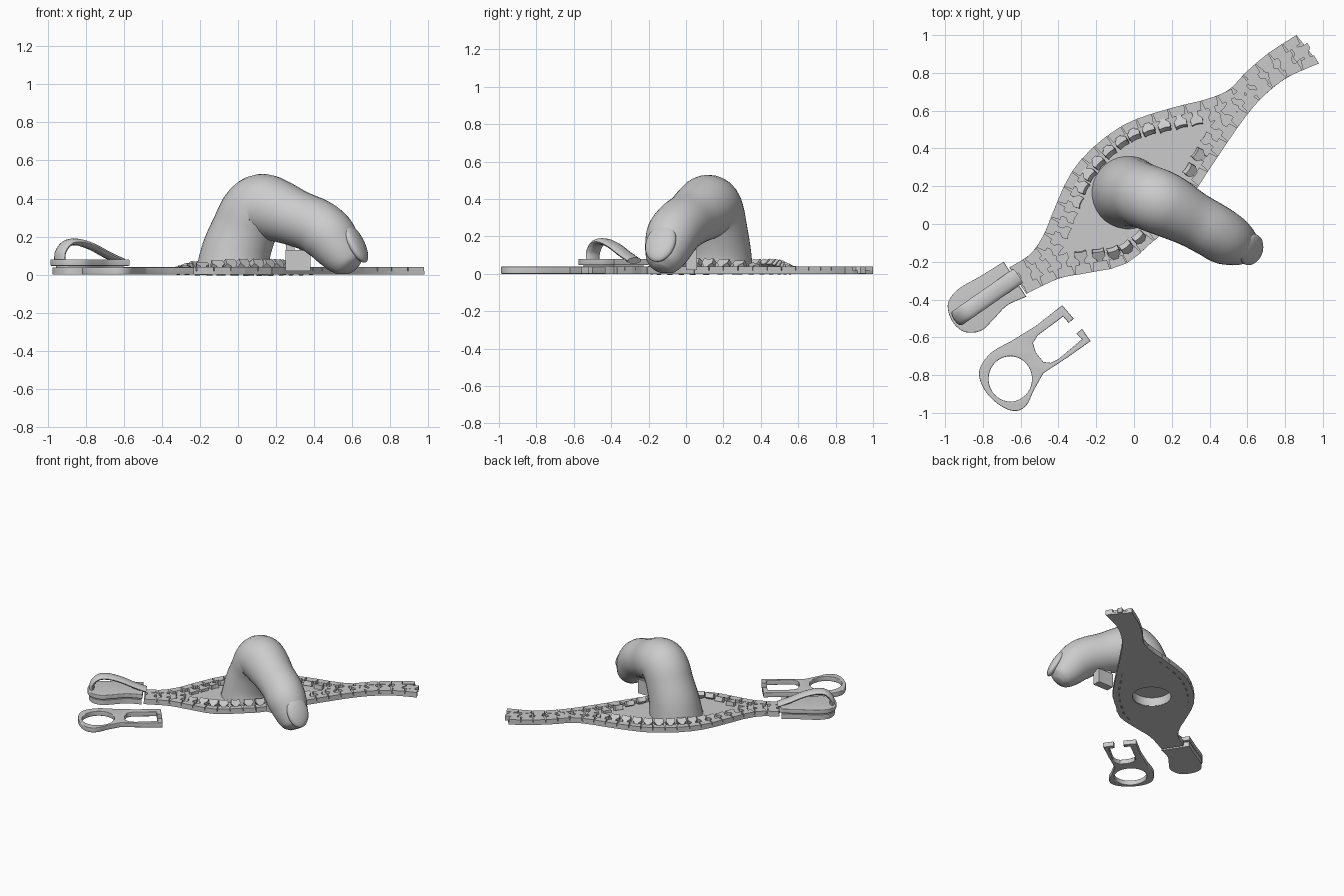
import bpy, bmesh, math
from mathutils import Vector, Matrix

if "Cube" in bpy.data.objects:
    bpy.data.objects.remove(bpy.data.objects["Cube"], do_unlink=True)

grey = bpy.data.materials.new("plain grey")
grey.use_nodes = True
grey.diffuse_color = (0.6, 0.6, 0.6, 1)
grey.node_tree.nodes["Principled BSDF"].inputs["Base Color"].default_value = grey.diffuse_color


def add_object(name, mesh, smooth=None):
    ob = bpy.data.objects.new(name, mesh)
    bpy.context.collection.objects.link(ob)
    mesh.materials.clear()
    mesh.materials.append(grey)
    if smooth:
        bpy.ops.object.select_all(action='DESELECT')
        ob.select_set(True)
        bpy.context.view_layer.objects.active = ob
        bpy.ops.object.shade_smooth_by_angle(angle=math.radians(smooth))
    return ob


def from_bmesh(name, bm, smooth=None):
    bmesh.ops.recalc_face_normals(bm, faces=bm.faces)
    mesh = bpy.data.meshes.new(name)
    bm.to_mesh(mesh)
    bm.free()
    return add_object(name, mesh, smooth)


def spline(points, steps=6, closed=False):
    """Smooth curve through the given points."""
    p = [Vector(q) for q in points]
    n = len(p)
    get = (lambda i: p[i % n]) if closed else (lambda i: p[max(0, min(n - 1, i))])
    out = []
    for i in range(n if closed else n - 1):
        a, b, c, d = (get(i + k) for k in (-1, 0, 1, 2))
        for s in range(steps):
            t = s / steps
            out.append(0.5 * (2 * b + (c - a) * t + (2 * a - 5 * b + 4 * c - d) * t ** 2
                              + (3 * b - a - 3 * c + d) * t ** 3))
    return out if closed else out + [p[-1]]


def ellipse(cx, cy, rx, ry, n=40):
    return [(cx + rx * math.cos(a), cy + ry * math.sin(a))
            for a in (2 * math.pi * i / n for i in range(n))]


def slab(name, loops, z0, z1, bevel=0.0, smooth=35):
    """Flat plate from outlines; later loops become holes."""
    cu = bpy.data.curves.new(name, 'CURVE')
    cu.dimensions, cu.fill_mode = '2D', 'BOTH'
    cu.extrude = (z1 - z0) / 2 - bevel
    cu.bevel_depth, cu.offset = bevel, -bevel
    for loop in loops:
        sp = cu.splines.new('POLY')
        sp.points.add(len(loop) - 1)
        for pt, q in zip(sp.points, loop):
            pt.co = (q[0], q[1], 0, 1)
        sp.use_cyclic_u = True
    tmp = bpy.data.objects.new(name, cu)
    bpy.context.collection.objects.link(tmp)
    deps = bpy.context.evaluated_depsgraph_get()
    mesh = bpy.data.meshes.new_from_object(tmp.evaluated_get(deps))
    bpy.data.objects.remove(tmp, do_unlink=True)
    bm = bmesh.new()
    bm.from_mesh(mesh)
    bmesh.ops.remove_doubles(bm, verts=bm.verts, dist=0.0001)
    bmesh.ops.translate(bm, verts=bm.verts, vec=(0, 0, (z0 + z1) / 2))
    return from_bmesh(name, bm, smooth)


def prism(bm, profile, height, matrix):
    face = bm.faces.new([bm.verts.new(matrix @ Vector((u, v, 0))) for u, v in profile])
    ext = bmesh.ops.extrude_face_region(bm, geom=[face])
    verts = [g for g in ext["geom"] if isinstance(g, bmesh.types.BMVert)]
    bmesh.ops.translate(bm, verts=verts, vec=matrix.to_3x3() @ Vector((0, 0, height)))


# Outer edges of the tape, from the slider to the closed end
back_edge = spline([(-.66, -.23), (-.55, -.16), (-.48, -.06), (-.43, .06), (-.36, .22), (-.28, .34),
                    (-.15, .46), (0, .55), (.22, .62), (.38, .66), (.5, .71), (.6, .81),
                    (.72, .91), (.86, 1)])
front_edge = spline([(-.57, -.37), (-.4, -.29), (-.25, -.26), (-.1, -.23), (0, -.18), (.08, -.11),
                     (.2, 0), (.32, .17), (.4, .29), (.5, .44), (.6, .58), (.7, .69),
                     (.82, .78), (.98, .85)])
slab("tape", [back_edge + front_edge[::-1], ellipse(-.03, .16, .14, .14)], 0, .018)


def even_points(path, n, shift):
    """Yield point, direction and fraction at even spacing."""
    lengths = [(b - a).length for a, b in zip(path, path[1:])]
    total = sum(lengths)
    for i in range(n):
        f = (i + shift) / n
        d, k = f * total, 0
        while d > lengths[k] and k < len(lengths) - 1:
            d -= lengths[k]
            k += 1
        t = (path[k + 1] - path[k]).normalized()
        yield path[k] + t * d, t, f, total / n


TOOTH = [(-.018, -.01), (-.015, .025), (-.034, .045), (-.03, .075), (-.01, .07),
         (.01, .07), (.03, .075), (.034, .045), (.015, .025), (.018, -.01)]


def tooth_row(name, path, side, n, shift, lift, centre, spread):
    bm = bmesh.new()
    for p, t, f, pitch in even_points(path, n, shift):
        inward = Vector((t.y, -t.x)) * side
        frame = Matrix(((t.x, inward.x, 0, p.x), (t.y, inward.y, 0, p.y), (0, 0, 1, 0), (0, 0, 0, 1)))
        w = pitch * .48
        prism(bm, [(-w, 0), (w, 0), (w * .85, .05), (-w * .85, .05)], .04, frame)
        # teeth in the open middle part are lifted
        tilt = lift * max(0, 1 - ((f - centre) / spread) ** 2)
        pivot = Matrix.Translation((0, .05, .002)) @ Matrix.Rotation(tilt, 4, 'X')
        prism(bm, TOOTH, .036, frame @ pivot)
    from_bmesh(name, bm)


tooth_row("back_teeth", back_edge, 1, 23, .5, .8, .46, .24)
tooth_row("front_teeth", front_edge, -1, 22, .5, 1.0, .4, .26)

# Raised piece of tape under the bent finger
bm = bmesh.new()
turn = Matrix.Translation((.315, .03, .02))
prism(bm, [(-.065, -.03), (.065, -.03), (.065, .03), (-.065, .03)], .11, turn)
for x in (-.04, .03):
    prism(bm, [(x - .022, -.02), (x + .022, -.02), (x + .022, .02), (x - .022, .02)], .14, turn)
from_bmesh("raised_tape", bm)

# Slider: two plates joined by a core, with an arched loop on top
outline = spline([(-.69, -.2), (-.82, -.28), (-.93, -.345), (-.985, -.42), (-.965, -.51), (-.9, -.57),
                  (-.81, -.565), (-.74, -.5), (-.67, -.43), (-.57, -.385)])
middle = Vector((-.78, -.39))


def shrink(loop, s):
    return [middle + (q - middle) * s for q in loop]


slab("slider_lower_plate", [shrink(outline, .95)], 0, .038)
slab("slider_core", [shrink(outline, .85)], .03, .05)
slab("slider_upper_plate", [outline], .046, .08, .005)

along = Vector((.82, .57)).normalized()
arch = spline([(-.19, .07), (-.185, .12), (-.14, .165), (-.07, .17), (.02, .145), (.11, .105), (.2, .07)])
bm = bmesh.new()
rings = []
for i, q in enumerate(arch):
    t = (arch[min(i + 1, len(arch) - 1)] - arch[max(i - 1, 0)]).normalized()
    ring = []
    for a in range(12):
        c, s = math.cos(a * math.pi / 6), math.sin(a * math.pi / 6)
        d, z = q.x - t.y * .018 * s, q.y + t.x * .018 * s
        pos = middle + along * d + Vector((-along.y, along.x)) * .045 * c
        ring.append(bm.verts.new((pos.x, pos.y, z)))
    rings.append(ring)


def skin(bm, rings):
    for r, s in zip(rings, rings[1:]):
        for k in range(len(r)):
            j = (k + 1) % len(r)
            bm.faces.new((r[k], r[j], s[j], s[k]))
    bm.faces.new(rings[0])
    bm.faces.new(rings[-1])


skin(bm, rings)
from_bmesh("slider_loop", bm, 50)

# Detached pull tab: round ring end and open forked end
ring_end = spline([(-.48, -.79), (-.53, -.88), (-.57, -.96), (-.63, -.99), (-.71, -.96), (-.79, -.88),
                   (-.82, -.78), (-.76, -.685), (-.65, -.62)])
fork = [(-.52, -.54), (-.38, -.43), (-.32, -.5), (-.345, -.525), (-.375, -.49), (-.51, -.59), (-.535, -.63),
        (-.52, -.68), (-.48, -.73), (-.44, -.735), (-.4, -.715), (-.275, -.61), (-.305, -.58),
        (-.275, -.555), (-.23, -.62), (-.35, -.705)]
slab("pull_tab", [ring_end + fork, ellipse(-.655, -.82, .115, .12)], 0, .038, .005)

# Bent finger: swept rings of x, y, z, radius, with a recess underneath
path = spline([(-.03, .165, 0, .195), (-.01, .165, .12, .182), (.035, .155, .24, .172), (.075, .14, .32, .172),
               (.125, .12, .357, .172), (.2, .085, .338, .165), (.31, .025, .295, .148), (.41, -.03, .255, .145),
               (.475, -.07, .205, .143), (.525, -.095, .14, .128), (.565, -.115, .08, .105),
               (.585, -.125, .045, .08), (.598, -.13, .025, .04)], 5)
side = Vector((.47, .88, 0)).normalized()
bm = bmesh.new()
rings = []
SIDES = 32


def flat_ring(z, r):
    return [bm.verts.new((x, y, z)) for x, y in ellipse(-.03, .165, r, r, SIDES)]


def finger_ring(q, t):
    other = t.cross(side).normalized()
    out = []
    for k in range(SIDES):
        a = 2 * math.pi * k / SIDES
        v = q.xyz + (side * math.cos(a) + other * math.sin(a)) * q.w
        v.z = max(v.z, .003)
        out.append(bm.verts.new(v))
    return out


for i, q in enumerate(path):
    t = (path[min(i + 1, len(path) - 1)] - path[max(i - 1, 0)]).xyz.normalized()
    rings.append(finger_ring(q, Vector((0, 0, 1)) if i == 0 else t))
first = rings[0]
offset = min(range(SIDES), key=lambda k: (first[k].co - Vector((-.03 + .195, .165, 0))).length)
inner = [flat_ring(.07, .14), flat_ring(.003, .14)]
step = 1 if (first[(offset + 1) % SIDES].co.y > first[offset].co.y) else -1
inner = [[r[(step * (k - offset)) % SIDES] for k in range(SIDES)] for r in inner]
skin(bm, inner + rings)
from_bmesh("finger", bm, 60)

# Fingernail: thin curved oval set on the fingertip
bm = bmesh.new()
bmesh.ops.create_uvsphere(bm, u_segments=24, v_segments=12, radius=1)
axis = Vector((.42, -.22, -.88)).normalized()
out = (Vector((.85, -.35, .4)) - axis * axis.dot(Vector((.85, -.35, .4)))).normalized()
frame = Matrix((axis, out.cross(axis), out)).transposed().to_4x4()
place = Matrix.Translation(Vector((.55, -.107, .125)) + out * .085)
bmesh.ops.transform(bm, verts=bm.verts, matrix=place @ frame @ Matrix.Diagonal((.115, .085, .035, 1)))
from_bmesh("fingernail", bm, 60)
